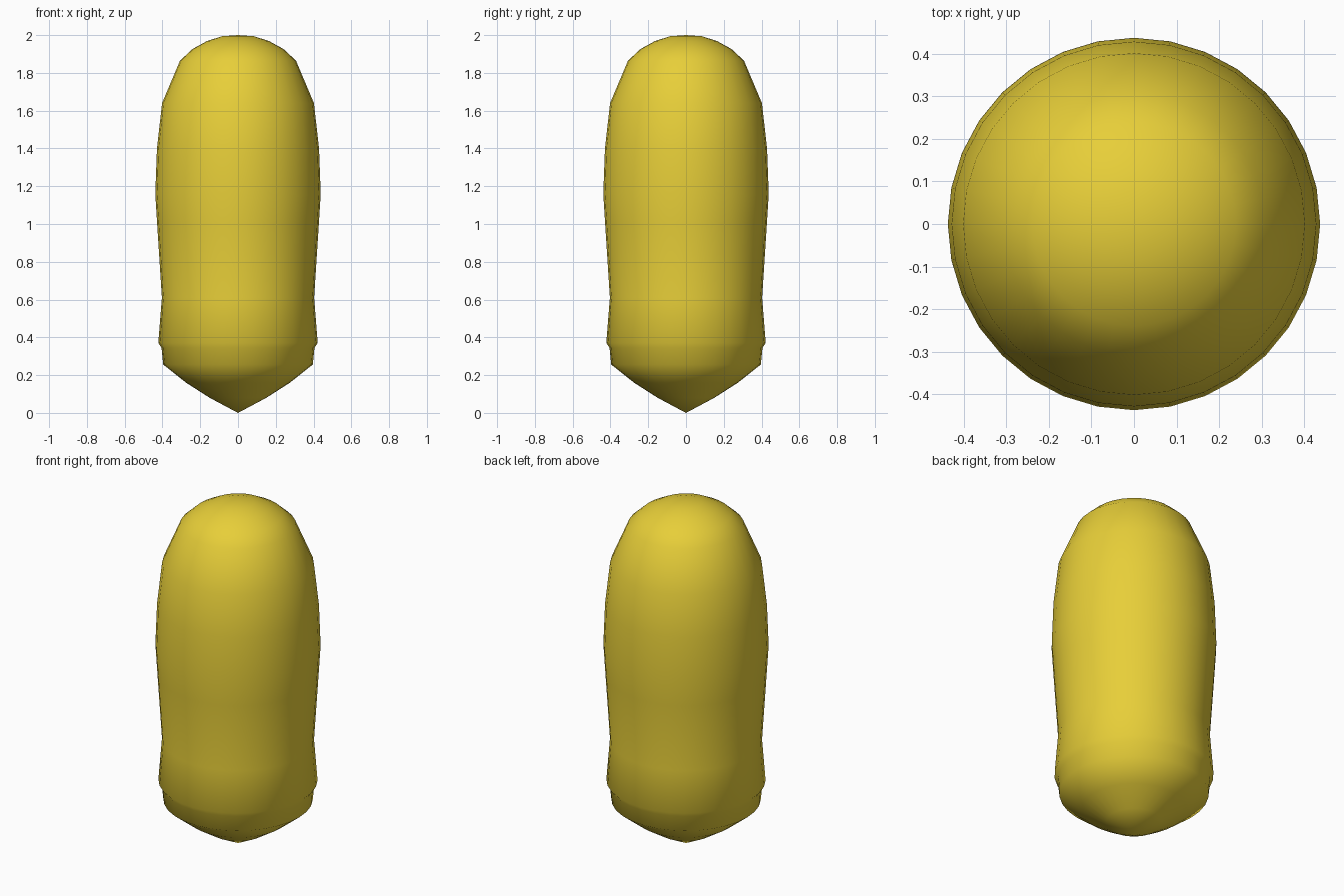
import bpy
import bmesh
from math import pi

if "Cube" in bpy.data.objects:
    bpy.data.objects.remove(bpy.data.objects["Cube"])

SIDES = 32

# Silhouette as (radius, height), from the pointed base up to the domed top
PROFILE = [
    (0, 0.005), (0.15, 0.08), (0.275, 0.16), (0.396, 0.256),   # pointed base
    (0.405, 0.345), (0.422, 0.37),                              # overhanging lip
    (0.403, 0.61), (0.428, 1.0), (0.438, 1.16),                 # bulging body
    (0.429, 1.4), (0.402, 1.64), (0.307, 1.865),                # shoulder
    (0.24, 1.927), (0.165, 1.968), (0.085, 1.994), (0, 2.0),    # dome
]
PROFILE[0] = (0, 0)


def revolve(name, profile, material):
    bm = bmesh.new()
    verts = [bm.verts.new((r, 0, z)) for r, z in profile]
    edges = [bm.edges.new(pair) for pair in zip(verts, verts[1:])]
    bmesh.ops.spin(bm, geom=verts + edges, cent=(0, 0, 0), axis=(0, 0, 1),
                   angle=2 * pi, steps=SIDES)
    bmesh.ops.remove_doubles(bm, verts=bm.verts, dist=0.0005)
    bmesh.ops.recalc_face_normals(bm, faces=bm.faces)
    for face in bm.faces:
        face.smooth = True
    mesh = bpy.data.meshes.new(name)
    bm.to_mesh(mesh)
    bm.free()
    mesh.materials.append(material)
    obj = bpy.data.objects.new(name, mesh)
    bpy.context.collection.objects.link(obj)
    return obj


yellow = bpy.data.materials.new("yellow")
yellow.diffuse_color = (0.8, 0.62, 0.04, 1)
yellow.use_nodes = True
yellow.node_tree.nodes["Principled BSDF"].inputs["Base Color"].default_value = yellow.diffuse_color

# Rounded capsule body with its pointed base
revolve("capsule_body", PROFILE, yellow)
